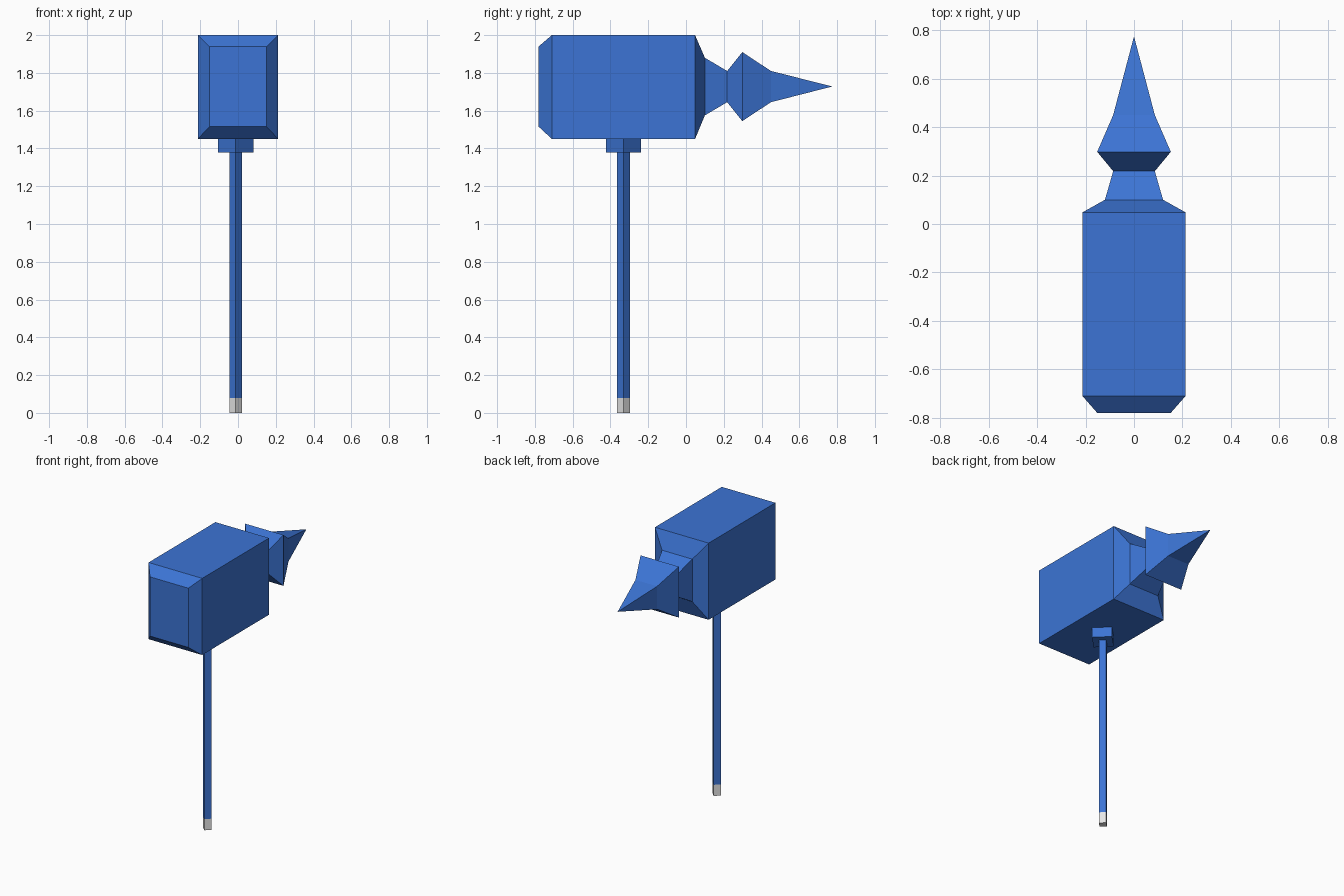
import bpy, bmesh, math

if "Cube" in bpy.data.objects:
    bpy.data.objects.remove(bpy.data.objects["Cube"])

def material(name, rgb):
    m = bpy.data.materials.new(name)
    m.diffuse_color = (*rgb, 1.0)
    m.use_nodes = True
    m.node_tree.nodes["Principled BSDF"].inputs["Base Color"].default_value = m.diffuse_color
    return m

BLUE = material("blue", (0.045, 0.175, 0.66))
GREY = material("pale grey", (0.8, 0.8, 0.8))

def finish(name, bm, mat):
    bmesh.ops.recalc_face_normals(bm, faces=bm.faces)
    me = bpy.data.meshes.new(name)
    bm.to_mesh(me)
    bm.free()
    me.materials.append(mat)
    ob = bpy.data.objects.new(name, me)
    bpy.context.collection.objects.link(ob)
    return ob

def loft(name, sections, tip=None, mat=BLUE):
    """Rectangular sections (y, half width, bottom z, top z), optionally ending in a point."""
    bm = bmesh.new()
    rings = [[bm.verts.new(p) for p in ((-w, y, lo), (w, y, lo), (w, y, hi), (-w, y, hi))]
             for y, w, lo, hi in sections]
    for a, b in zip(rings, rings[1:]):
        for i in range(4):
            j = (i + 1) % 4
            bm.faces.new((a[i], a[j], b[j], b[i]))
    bm.faces.new(rings[0])
    if tip:
        point = bm.verts.new(tip)
        for i in range(4):
            bm.faces.new((rings[-1][i], rings[-1][(i + 1) % 4], point))
    else:
        bm.faces.new(rings[-1])
    return finish(name, bm, mat)

def post(name, radius, z0, z1, mat):
    """Four-sided post with a corner facing the front."""
    bm = bmesh.new()
    bmesh.ops.create_cone(bm, cap_ends=True, segments=4, radius1=radius,
                          radius2=radius, depth=z1 - z0)
    # put corners exactly on the x and y axes
    for v in bm.verts:
        q = round(math.atan2(v.co.y, v.co.x) / (math.pi / 2) - 0.01) * math.pi / 2
        v.co.x, v.co.y = radius * math.cos(q), radius * math.sin(q)
    ob = finish(name, bm, mat)
    ob.location = (-0.012, -0.331, (z0 + z1) / 2)
    return ob

# Hammer head with chamfered ends
loft("hammer_head", [(-0.78, 0.152, 1.515, 1.94), (-0.71, 0.213, 1.45, 2.0),
                     (0.048, 0.213, 1.45, 2.0), (0.10, 0.12, 1.575, 1.88)])

# Spike with narrow neck and flared barb
loft("spike", [(0.10, 0.12, 1.575, 1.88), (0.218, 0.086, 1.645, 1.81),
               (0.298, 0.152, 1.545, 1.91), (0.45, 0.086, 1.645, 1.81)],
     tip=(0, 0.775, 1.728))

# Handle, pommel and collar
post("handle", 0.034, 0.08, 1.45, BLUE)
post("pommel", 0.034, 0.0, 0.08, GREY)
post("collar", 0.093, 1.378, 1.45, BLUE)
